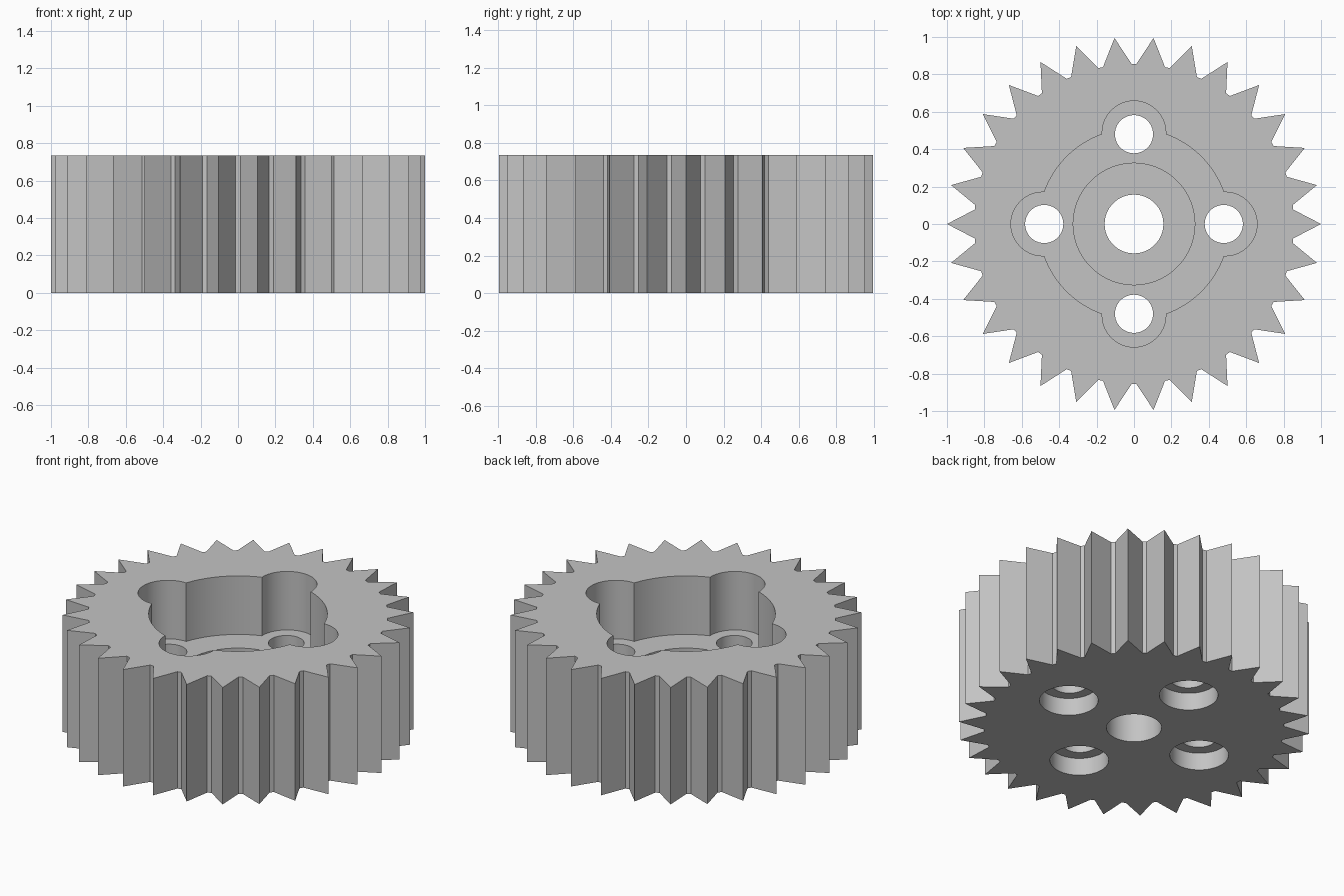
import bpy, bmesh
from math import sin, cos, pi, radians

cube = bpy.data.objects.get("Cube")
if cube:
    bpy.data.objects.remove(cube, do_unlink=True)

HEIGHT, FLOOR, WEB = 0.735, 0.367, 0.185   # full height, pocket floor, hub web
TEETH, ROOT, ROOT_HALF = 30, 0.855, 0.0145  # root radius and half-angle of root flat

grey = bpy.data.materials.new("light grey")
grey.use_nodes = True
colour = (0.55, 0.55, 0.55, 1)
grey.diffuse_color = colour
grey.node_tree.nodes["Principled BSDF"].inputs["Base Color"].default_value = colour


def polar(radius, angle, centre=(0, 0)):
    return centre[0] + radius * cos(angle), centre[1] + radius * sin(angle)


def prism(name, outline, z0, z1):
    """Extrude a closed outline between two heights."""
    bm = bmesh.new()
    base = bm.faces.new([bm.verts.new((x, y, z0)) for x, y in outline])
    top = bmesh.ops.extrude_face_region(bm, geom=[base])["geom"]
    bmesh.ops.translate(bm, vec=(0, 0, z1 - z0),
                        verts=[v for v in top if isinstance(v, bmesh.types.BMVert)])
    bmesh.ops.recalc_face_normals(bm, faces=bm.faces)
    mesh = bpy.data.meshes.new(name)
    bm.to_mesh(mesh)
    bm.free()
    mesh.materials.append(grey)
    obj = bpy.data.objects.new(name, mesh)
    bpy.context.collection.objects.link(obj)
    return obj


def cut(target, radius, z0, z1, centre=(0, 0), sides=64):
    """Drill a round hole out of the target."""
    ring = [polar(radius, 2 * pi * (i + 0.5) / sides, centre) for i in range(sides)]
    cutter = prism("cutter", ring, z0, z1)
    cutter.hide_render = True
    mod = target.modifiers.new("cut", "BOOLEAN")
    mod.operation, mod.solver, mod.object = "DIFFERENCE", "EXACT", cutter
    bpy.context.view_layer.objects.active = target
    bpy.ops.object.modifier_apply(modifier=mod.name)
    bpy.data.objects.remove(cutter, do_unlink=True)


# Toothed body: sharp tips with narrow flat roots
outline = []
step = 2 * pi / TEETH
for i in range(TEETH):
    root = (i + 0.5) * step
    outline += [polar(1, i * step), polar(ROOT, root - ROOT_HALF),
                polar(ROOT, root + ROOT_HALF)]
gear = prism("gear_wheel", outline, 0, HEIGHT)

# Upper pocket, bearing recess and shaft hole
cut(gear, 0.509, FLOOR, HEIGHT + 0.1, sides=128)
cut(gear, 0.325, WEB, HEIGHT + 0.1, sides=96)
cut(gear, 0.157, -0.1, HEIGHT + 0.1)

# Four bolt positions: pocket lobe, through hole, counterbore underneath
for k in range(4):
    cut(gear, 0.17, FLOOR, HEIGHT + 0.1, polar(0.488, k * pi / 2))
    cut(gear, 0.102, -0.1, HEIGHT + 0.1, polar(0.48, k * pi / 2))
    cut(gear, 0.167, -0.1, 0.11, polar(0.485, k * pi / 2))

# Smooth bores, crisp tooth edges
bpy.ops.object.select_all(action="DESELECT")
gear.select_set(True)
bpy.context.view_layer.objects.active = gear
bpy.ops.object.shade_smooth_by_angle(angle=radians(25))
